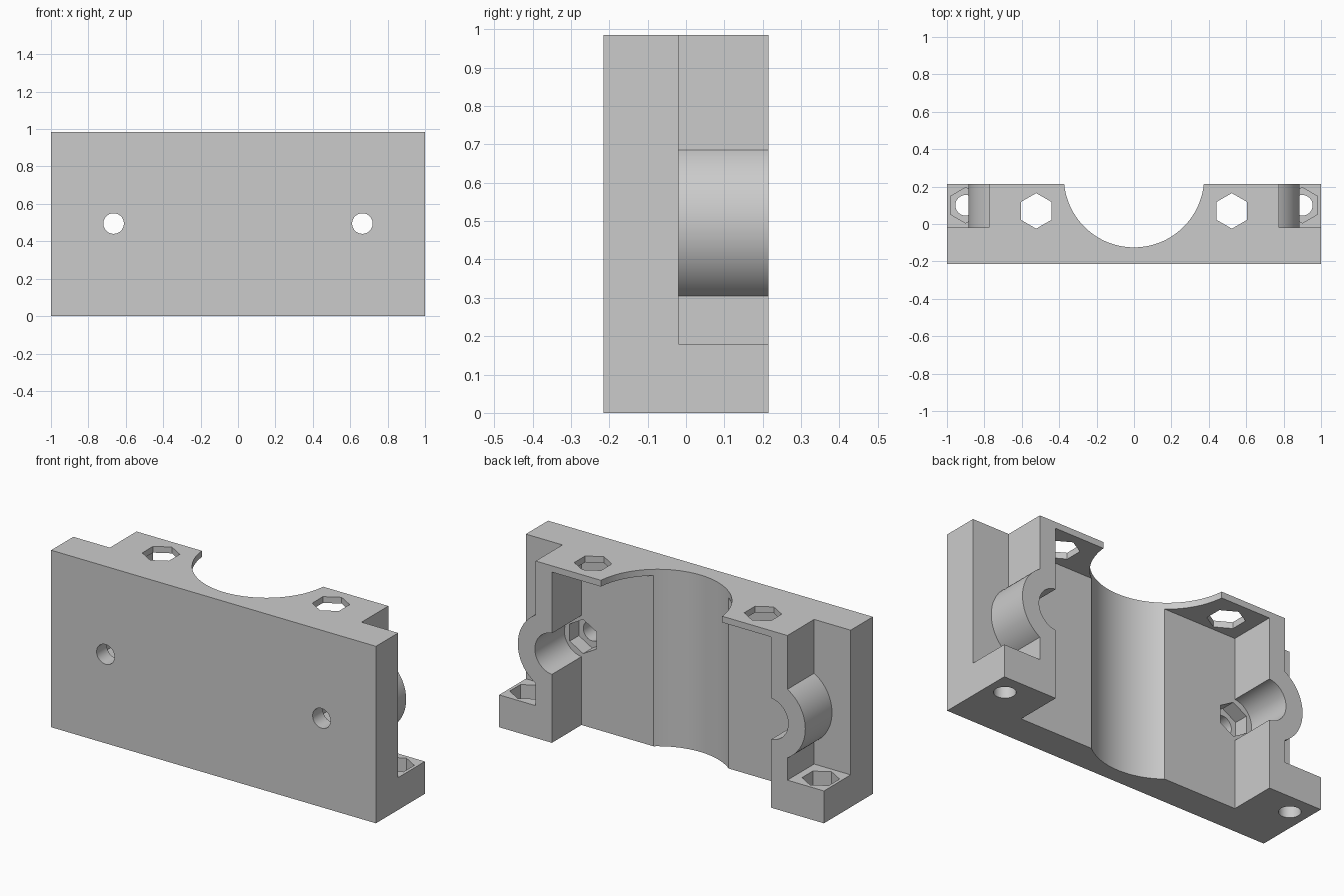
import bpy
import math
from mathutils import Vector

cube = bpy.data.objects.get("Cube")
if cube:
    bpy.data.objects.remove(cube, do_unlink=True)

HEIGHT, BACK = 0.985, 0.215
SCREW_X, SCREW_Z = 0.665, 0.495
HOLE_R, NUT_R = 0.055, 0.095


def box(name, low, high):
    """Box between two opposite corners."""
    low, high = Vector(low), Vector(high)
    bpy.ops.mesh.primitive_cube_add(size=1, location=(low + high) / 2)
    obj = bpy.context.object
    obj.name = name
    obj.scale = high - low
    bpy.ops.object.transform_apply(location=True, rotation=True, scale=True)
    return obj


def rod(name, start, end, radius, sides=64):
    """Prism along y or z; six sides put its points along y or z."""
    start, end = Vector(start), Vector(end)
    bpy.ops.mesh.primitive_cylinder_add(
        vertices=sides, radius=radius, depth=(end - start).length,
        location=(start + end) / 2)
    obj = bpy.context.object
    obj.name = name
    if abs(end.y - start.y) > abs(end.z - start.z):
        obj.rotation_euler.x = math.radians(90)
    bpy.ops.object.transform_apply(location=True, rotation=True, scale=True)
    return obj


def cut(target, cutter):
    """Subtract the cutter and discard it."""
    bpy.ops.object.select_all(action='DESELECT')
    bpy.context.view_layer.objects.active = target
    target.select_set(True)
    mod = target.modifiers.new("cut", 'BOOLEAN')
    mod.operation, mod.solver, mod.object = 'DIFFERENCE', 'EXACT', cutter
    bpy.ops.object.modifier_apply(modifier=mod.name)
    bpy.data.objects.remove(cutter, do_unlink=True)


# Solid bracket body
body = box("clamp_bracket", (-1, -BACK, 0), (1, BACK, HEIGHT))

# Side notches above the feet, leaving the round screw bosses
for s in (-1, 1):
    xs = sorted((s * 0.775, s * 1.2))
    notch = box("notch_cutter", (xs[0], -0.02, 0.18), (xs[1], 0.5, 1.2))
    cut(notch, rod("boss", (s * SCREW_X, -0.3, SCREW_Z),
                   (s * SCREW_X, 0.7, SCREW_Z), 0.22))
    cut(body, notch)

# Rear pocket under the thin top flange, then the large vertical bore
cut(body, box("pocket_cutter", (-0.675, -0.045, -0.2),
              (0.675, 0.5, HEIGHT - 0.035)))
cut(body, rod("bore_cutter", (0, 0.25, -0.3), (0, 0.25, 1.3), 0.375, 128))

for s in (-1, 1):
    # Screw channel, nut seat and hole through the front plate
    x = s * SCREW_X
    for name, y0, y1, radius, sides in (
            ("channel_cutter", -0.045, 0.6, 0.115, 64),
            ("nut_cutter", -0.125, 0.1, NUT_R, 6),
            ("screw_cutter", -0.4, 0.1, HOLE_R, 48)):
        cut(body, rod(name, (x, y0, SCREW_Z), (x, y1, SCREW_Z), radius, sides))
    # Hexagonal opening in the top flange
    cut(body, rod("flange_cutter", (s * 0.523, 0.07, 0.8),
                  (s * 0.523, 0.07, 1.2), NUT_R, 6))
    # Nut seat and bolt hole in the foot
    x = s * 0.9
    cut(body, rod("foot_nut_cutter", (x, 0.1, 0.1), (x, 0.1, 0.25), NUT_R, 6))
    cut(body, rod("foot_hole_cutter", (x, 0.1, -0.2), (x, 0.1, 0.25), HOLE_R, 48))

# Single grey finish
grey = bpy.data.materials.new("light_grey")
grey.use_nodes = True
color = (0.6, 0.6, 0.6, 1)
grey.diffuse_color = color
grey.node_tree.nodes["Principled BSDF"].inputs["Base Color"].default_value = color
body.data.materials.clear()
body.data.materials.append(grey)

bpy.ops.object.select_all(action='DESELECT')
bpy.context.view_layer.objects.active = body
body.select_set(True)
bpy.ops.object.shade_smooth_by_angle(angle=math.radians(25))
